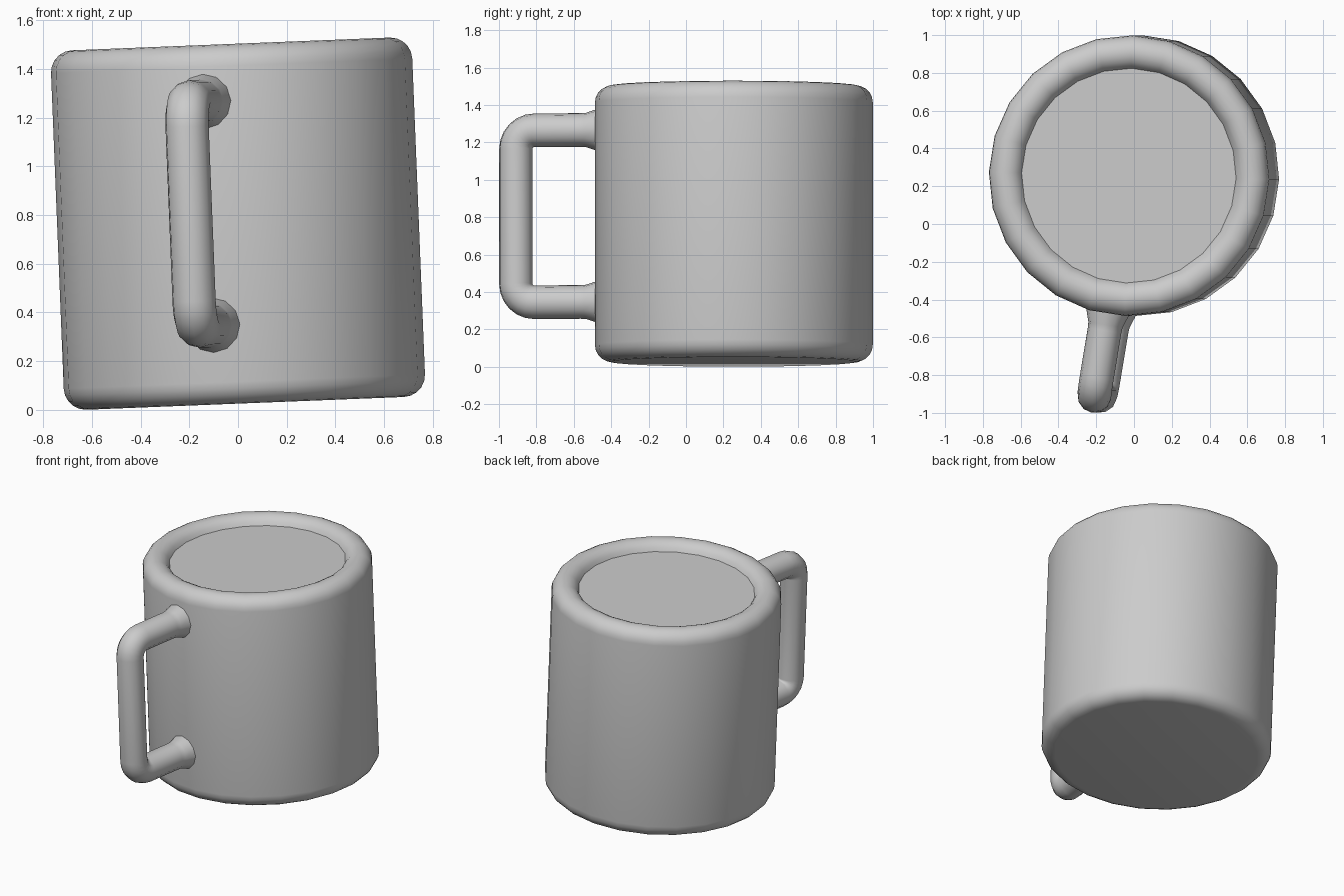
import bpy, bmesh
from math import sin, cos, pi, radians
from mathutils import Matrix, Vector

if "Cube" in bpy.data.objects:
    bpy.data.objects.remove(bpy.data.objects["Cube"])

# The whole mug leans slightly towards -x
LEAN = (Matrix.Translation((0, 0.256, 0.765))
        @ Matrix.Rotation(radians(-2.3), 4, 'Y')
        @ Matrix.Translation((0, 0, -0.739)))


def arc(cx, cz, r, a0, a1, n):
    return [(cx + r * cos(radians(a0 + (a1 - a0) * i / n)),
             cz + r * sin(radians(a0 + (a1 - a0) * i / n))) for i in range(n + 1)]


def skin(name, rings, turn):
    """Join rings of points into a tube with capped ends."""
    bm = bmesh.new()
    loops = [[bm.verts.new(p) for p in ring] for ring in rings]
    n = len(loops[0])
    for a, b in zip(loops, loops[1:]):
        for i in range(n):
            j = (i + 1) % n
            bm.faces.new((a[i], a[j], b[j], b[i]))
    bm.faces.new(loops[0])
    bm.faces.new(loops[-1])
    bmesh.ops.recalc_face_normals(bm, faces=bm.faces)
    bm.transform(LEAN @ Matrix.Rotation(radians(turn), 4, 'Z'))
    me = bpy.data.meshes.new(name)
    bm.to_mesh(me)
    bm.free()
    ob = bpy.data.objects.new(name, me)
    bpy.context.collection.objects.link(ob)
    bpy.ops.object.select_all(action='DESELECT')
    ob.select_set(True)
    bpy.context.view_layer.objects.active = ob
    bpy.ops.object.shade_smooth_by_angle(angle=radians(50))
    return ob


# Body: rounded base, straight wall, rolled rim, ending at the flat filling
R, B, SIDES = 0.743, 0.09, 24
profile = arc(R - B, B, B, -90, 0, 5) + arc(R - B, 1.388, B, 0, 160, 9)
skin("mug_body",
     [[(r * cos(2 * pi * k / SIDES), r * sin(2 * pi * k / SIDES), z)
       for k in range(SIDES)] for r, z in profile], -1.5)

# Handle: round tube swept along a squared loop, flared where it meets the wall
TOP, LOW, OUT, BEND, TUBE = 1.246, 0.326, 1.182, 0.1, 0.09
flare = [(0.68, 0.115), (0.74, 0.112), (0.80, 0.092), (0.83, TUBE)]
path = [(d, TOP, r) for d, r in flare]
path += [(d, z, TUBE) for d, z in arc(OUT - BEND, TOP - BEND, BEND, 90, 0, 6)]
path += [(d, z, TUBE) for d, z in arc(OUT - BEND, LOW + BEND, BEND, 0, -90, 6)]
path += [(d, LOW, r) for d, r in reversed(flare)]
rings = []
for i, (d, z, r) in enumerate(path):
    p, q = path[max(i - 1, 0)], path[min(i + 1, len(path) - 1)]
    t = Vector((q[0] - p[0], q[1] - p[1])).normalized()
    if abs(z - TOP) < 1e-6 or abs(z - LOW) < 1e-6:
        t = Vector((1 if z > 0.8 else -1, 0))
    elif abs(d - OUT) < 1e-6:
        t = Vector((0, -1))
    ring = []
    for k in range(12):
        a = 2 * pi * k / 12
        u = r * cos(a)
        ring.append((r * sin(a), -(d - t.y * u), z + t.x * u))
    rings.append(ring)
skin("handle", rings, -9.4)
